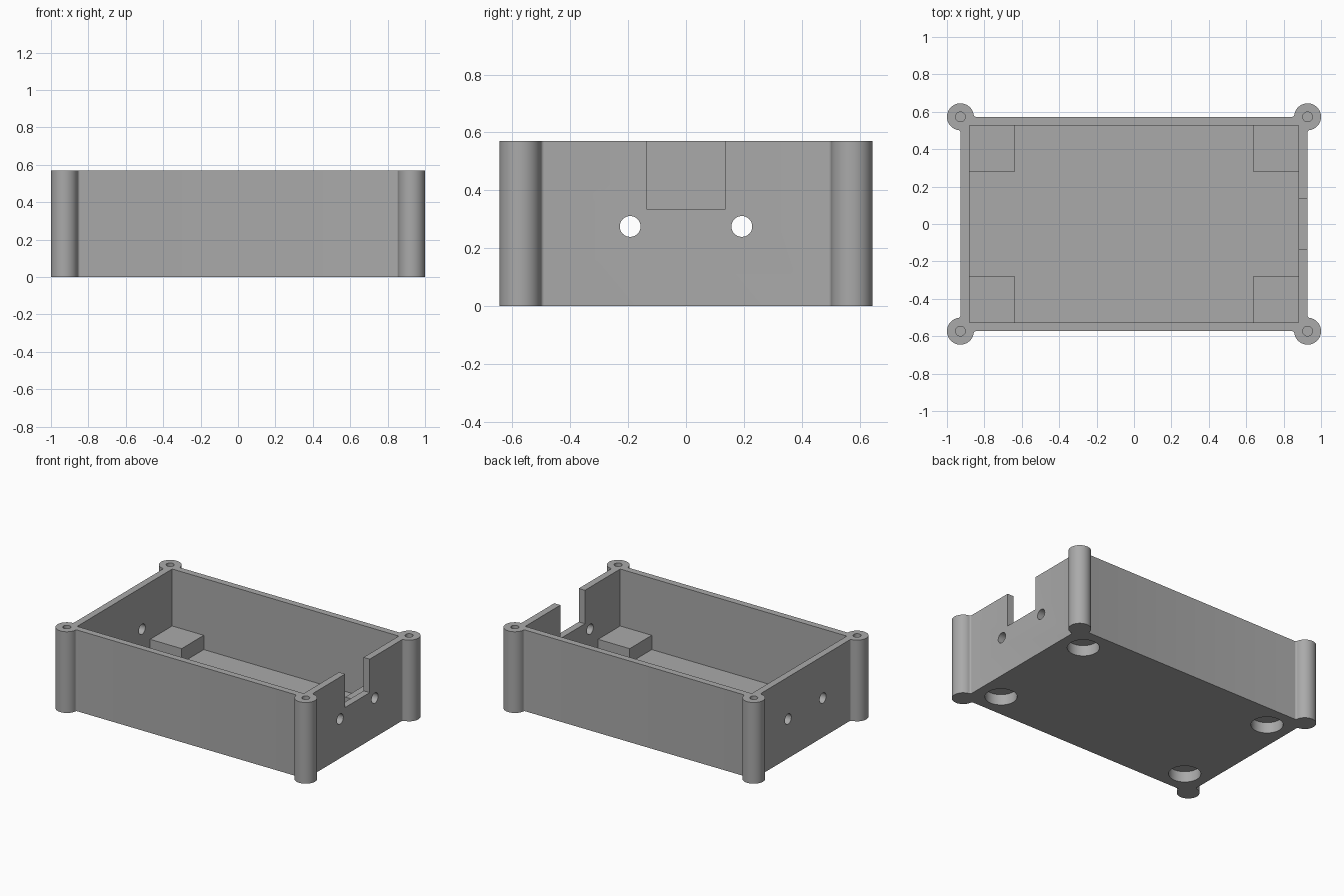
import bpy, bmesh
from math import sin, cos, pi, sqrt, asin

cube = bpy.data.objects.get("Cube")
if cube:
    bpy.data.objects.remove(cube, do_unlink=True)

# Main dimensions
HX, HY, H = 0.928, 0.573, 0.57      # outer wall faces, height
IX, IY, FLOOR = 0.88, 0.527, 0.07   # cavity
POST_R, FILLET = 0.072, 0.012
PAD, PAD_TOP = 0.245, 0.17
CORNERS = [(1, 1), (-1, 1), (-1, -1), (1, -1)]

grey = bpy.data.materials.new("matte grey")
grey.use_nodes = True
colour = (0.40, 0.40, 0.40, 1)
grey.diffuse_color = colour
grey.node_tree.nodes["Principled BSDF"].inputs["Base Color"].default_value = colour


def prism(name, outline, z0, z1):
    """Extrude a counter-clockwise outline from z0 to z1."""
    bm = bmesh.new()
    base = bm.faces.new([bm.verts.new((x, y, z0)) for x, y in outline])
    top = bmesh.ops.extrude_face_region(bm, geom=[base])["geom"]
    verts = [v for v in top if isinstance(v, bmesh.types.BMVert)]
    bmesh.ops.translate(bm, verts=verts, vec=(0, 0, z1 - z0))
    bmesh.ops.recalc_face_normals(bm, faces=bm.faces)
    mesh = bpy.data.meshes.new(name)
    bm.to_mesh(mesh)
    bm.free()
    mesh.materials.append(grey)
    obj = bpy.data.objects.new(name, mesh)
    bpy.context.collection.objects.link(obj)
    return obj


def rect(x0, x1, y0, y1):
    return [(x0, y0), (x1, y0), (x1, y1), (x0, y1)]


def arc(cx, cy, r, a0, a1, n):
    return [(cx + r * cos(a0 + (a1 - a0) * i / n),
             cy + r * sin(a0 + (a1 - a0) * i / n)) for i in range(n + 1)]


def circle(cx, cy, r, n=48):
    return arc(cx, cy, r, 0, 2 * pi, n)[:-1]


def combine(target, tool, operation):
    """Apply a boolean and remove the helper."""
    tool.hide_render = True
    mod = target.modifiers.new(operation.lower(), "BOOLEAN")
    mod.operation, mod.solver, mod.object = operation, "EXACT", tool
    bpy.context.view_layer.objects.active = target
    bpy.ops.object.modifier_apply(modifier=mod.name)
    bpy.data.objects.remove(tool, do_unlink=True)


# Outer outline: round posts blended into the walls by small fillets
reach = sqrt((POST_R + FILLET) ** 2 - FILLET ** 2)
tilt = asin(FILLET / (POST_R + FILLET))
one_corner = (arc(0, -reach, FILLET, pi, pi / 2 + tilt, 6)
              + arc(0, 0, POST_R, tilt - pi / 2, pi - tilt, 40)[1:-1]
              + arc(-reach, 0, FILLET, -tilt, -pi / 2, 6))
outline = []
for k, (sx, sy) in enumerate(CORNERS):
    for i, (x, y) in enumerate(one_corner):
        if i < 7:
            x += FILLET
        if i >= len(one_corner) - 7:
            y += FILLET
        c, s = cos(k * pi / 2), sin(k * pi / 2)
        outline.append((sx * HX + x * c - y * s, sy * HY + x * s + y * c))
case = prism("enclosure_case", outline, 0, H)

# Cavity
combine(case, prism("cavity_cutter", rect(-IX, IX, -IY, IY), FLOOR, H + 0.1), "DIFFERENCE")

for sx, sy in CORNERS:
    # Raised corner pad with a round recess underneath
    xs = sorted((sx * (IX - PAD), sx * (IX + 0.01)))
    ys = sorted((sy * (IY - PAD), sy * (IY + 0.01)))
    combine(case, prism("corner_pad", rect(*xs, *ys), FLOOR - 0.02, PAD_TOP), "UNION")
    centre = (sx * (IX - PAD / 2), sy * (IY - PAD / 2))
    combine(case, prism("recess_cutter", circle(*centre, 0.102), -0.1, 0.07 + 0.005), "DIFFERENCE")
    # Screw hole in the post
    combine(case, prism("screw_cutter", circle(sx * HX, sy * HY, 0.026, 32), 0.2, H + 0.1), "DIFFERENCE")

# Cable notch in one end wall
combine(case, prism("notch_cutter", rect(IX - 0.02, 1.1, -0.136, 0.136), 0.335, H + 0.1), "DIFFERENCE")

# Two round holes through each end wall
for side in (-1, 1):
    for y in (-0.193, 0.193):
        hole = prism("end_hole_cutter", circle(0, 0, 0.036, 32), -0.06, 0.06)
        hole.rotation_euler = (0, pi / 2, 0)
        hole.location = (side * (HX + IX) / 2, y, 0.275)
        bpy.context.view_layer.update()
        combine(case, hole, "DIFFERENCE")

bpy.ops.object.select_all(action="DESELECT")
case.select_set(True)
bpy.context.view_layer.objects.active = case
bpy.ops.object.shade_smooth_by_angle(angle=pi / 6)
